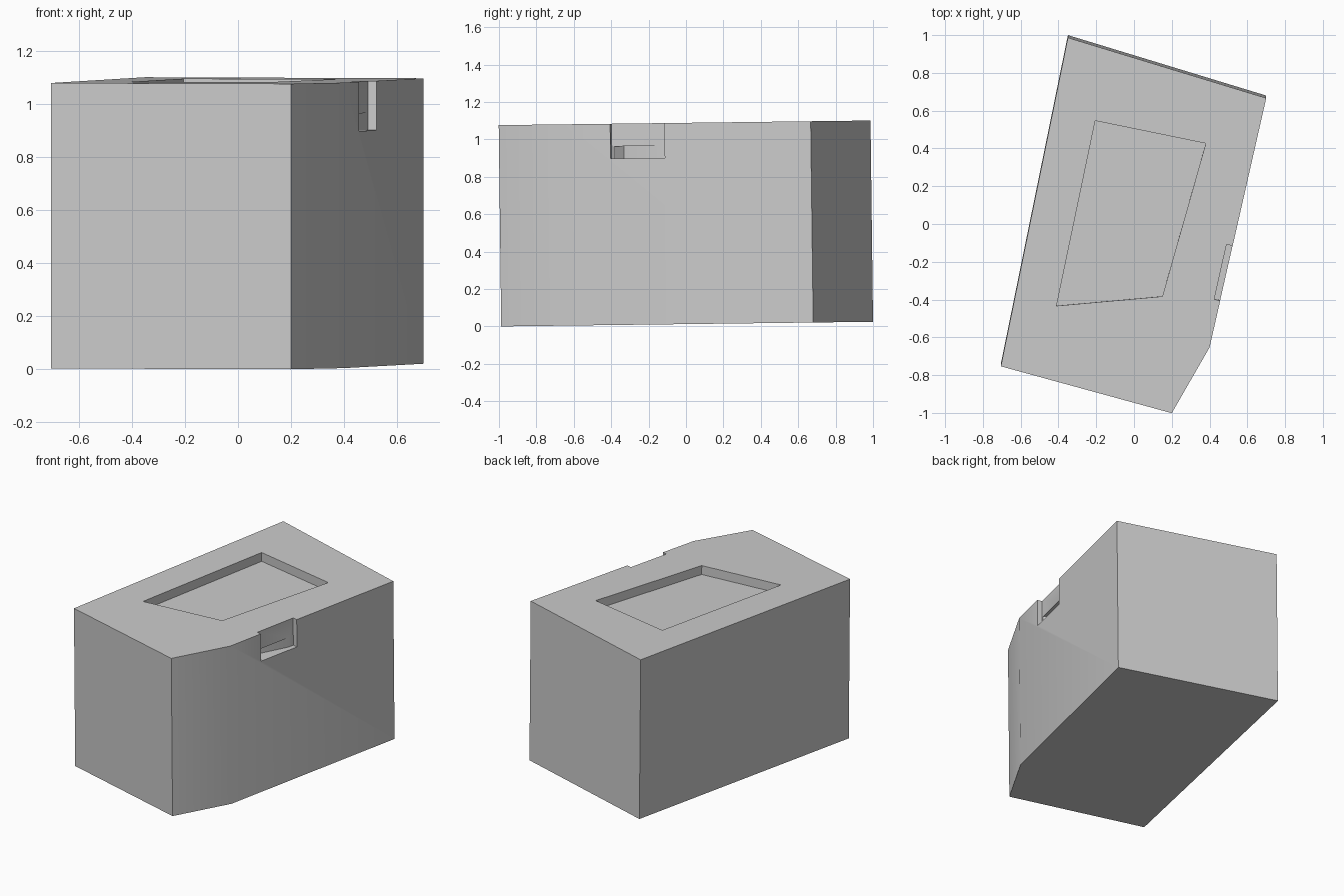
import bpy
import bmesh
import math
from mathutils import Matrix

cube = bpy.data.objects.get("Cube")
if cube:
    bpy.data.objects.remove(cube, do_unlink=True)

grey = bpy.data.materials.new("plain grey")
grey.use_nodes = True
tone = (0.6, 0.6, 0.6, 1)
grey.diffuse_color = tone
grey.node_tree.nodes["Principled BSDF"].inputs["Base Color"].default_value = tone

HEIGHT = 1.076
SLOPE = math.atan(0.0125)


def prism(name, outline, low, high):
    """Extrude a counter-clockwise floor outline from low to high."""
    bm = bmesh.new()
    base = bm.faces.new([bm.verts.new((x, y, low)) for x, y in outline])
    ext = bmesh.ops.extrude_face_region(bm, geom=[base], use_keep_orig=True)
    top = [v for v in ext["geom"] if isinstance(v, bmesh.types.BMVert)]
    bmesh.ops.translate(bm, verts=top, vec=(0, 0, high - low))
    bmesh.ops.recalc_face_normals(bm, faces=bm.faces)
    mesh = bpy.data.meshes.new(name)
    bm.to_mesh(mesh)
    bm.free()
    mesh.materials.append(grey)
    obj = bpy.data.objects.new(name, mesh)
    bpy.context.collection.objects.link(obj)
    return obj


# Five-sided block with one chamfered corner
block = prism("block", [(-0.705, -0.74), (0.20, -0.988), (0.40, -0.64),
                        (0.70, 0.68), (-0.35, 1.0)], 0, HEIGHT)

# Shallow tray, side notch and the wedge-shaped slot under it
cutters = [
    prism("tray_cutter", [(-0.41, -0.42), (0.15, -0.37), (0.38, 0.44),
                          (-0.205, 0.56)], HEIGHT - 0.06, HEIGHT + 0.1),
    prism("notch_cutter", [(0.425, -0.385), (0.60, -0.425), (0.665, -0.135),
                           (0.49, -0.095)], 0.89, HEIGHT + 0.1),
    prism("slot_cutter", [(0.44, -0.388), (0.38, -0.32), (0.50, -0.097),
                          (0.52, -0.12)], 0.89, 0.955),
]

# Carve the recesses
bpy.context.view_layer.objects.active = block
for cutter in cutters:
    cutter.hide_render = True
    mod = block.modifiers.new(cutter.name, "BOOLEAN")
    mod.operation = "DIFFERENCE"
    mod.solver = "EXACT"
    mod.object = cutter
    bpy.ops.object.modifier_apply(modifier=mod.name)
    bpy.data.objects.remove(cutter, do_unlink=True)

# Slight tilt, rising to the back, resting on the front corner
block.data.transform(Matrix.Rotation(SLOPE, 4, "X"))
lowest = min(v.co.z for v in block.data.vertices)
block.data.transform(Matrix.Translation((0, 0, -lowest)))

# Soften the chamfer, keep the other edges crisp
block.select_set(True)
bpy.ops.object.shade_smooth_by_angle(angle=math.radians(30))
